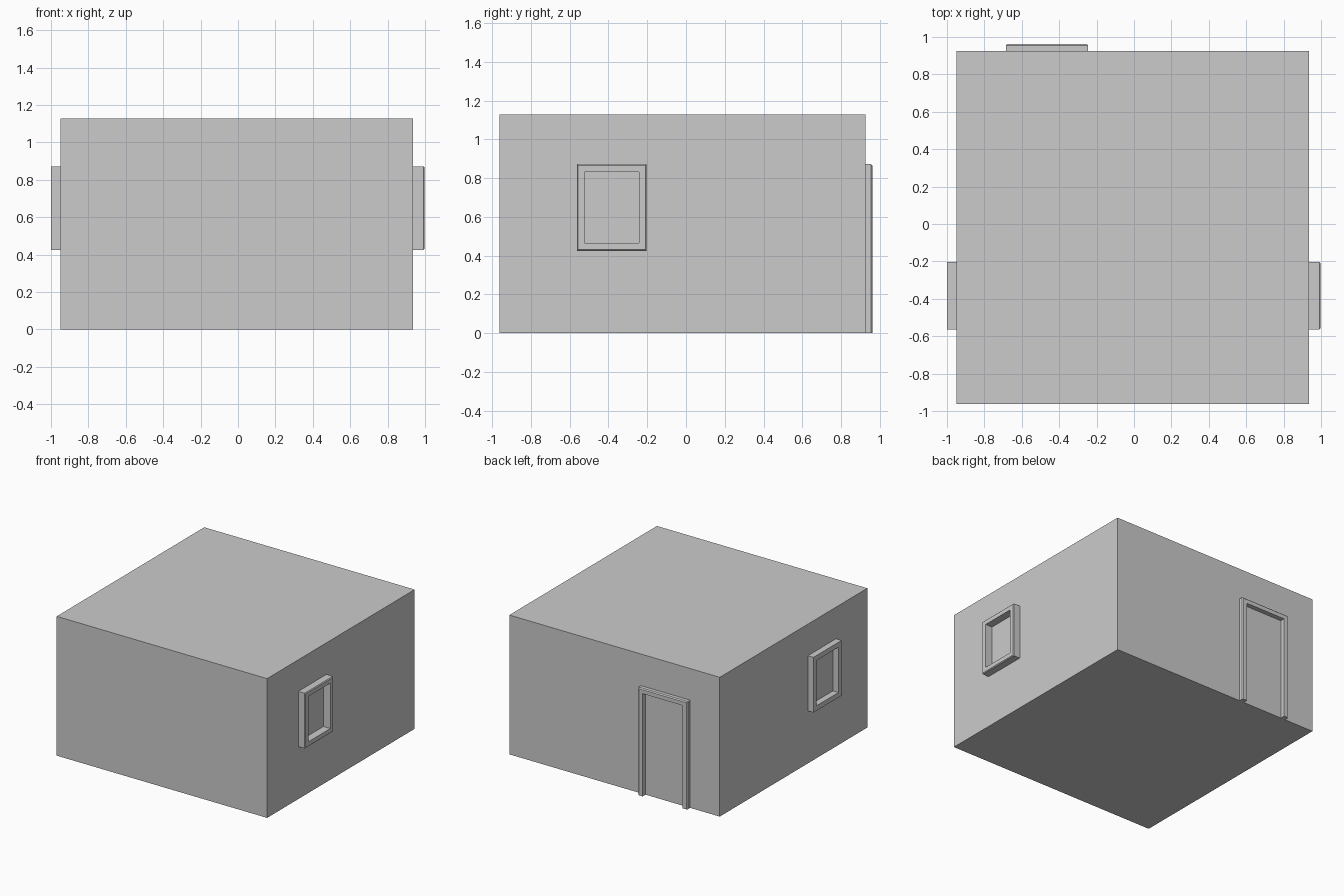
import bpy, bmesh
from mathutils import Vector

if "Cube" in bpy.data.objects:
    bpy.data.objects.remove(bpy.data.objects["Cube"])


def finish(name, bm):
    bmesh.ops.recalc_face_normals(bm, faces=bm.faces)
    mesh = bpy.data.meshes.new(name)
    bm.to_mesh(mesh)
    bm.free()
    obj = bpy.data.objects.new(name, mesh)
    bpy.context.collection.objects.link(obj)
    return obj


def box(name, lo, hi):
    bm = bmesh.new()
    bmesh.ops.create_cube(bm, size=1)
    lo, hi = Vector(lo), Vector(hi)
    for v in bm.verts:
        v.co = (lo + hi) / 2 + v.co * (hi - lo)
    return finish(name, bm)


def frame(name, place, u0, u1, z0, z1, width, depth, chamfer, closed):
    """Mitred surround; place(u, z, d) puts a point d out from the wall."""
    section = [(0, 0), (0, depth - chamfer)]
    if chamfer:
        section.append((chamfer, depth))
    section += [(width, depth), (width, 0)]
    bm = bmesh.new()
    rings = []
    for u, z, su, sz in ((u0, z0, 1, 1 if closed else 0), (u0, z1, 1, -1),
                         (u1, z1, -1, -1), (u1, z0, -1, 1 if closed else 0)):
        rings.append([bm.verts.new(place(u + su * i, z + sz * i, d))
                      for i, d in section])
    n = len(section)
    for k in range(4 if closed else 3):
        a, b = rings[k], rings[(k + 1) % 4]
        for j in range(n):
            bm.faces.new((a[j], a[(j + 1) % n], b[(j + 1) % n], b[j]))
    if not closed:
        bm.faces.new(rings[0])
        bm.faces.new(rings[3])
    return finish(name, bm)


LEFT, RIGHT, FRONT, BACK, TOP = -0.95, 0.935, -0.963, 0.925, 1.128

# Building block
box("building_body", (LEFT, FRONT, 0), (RIGHT, BACK, TOP))

# Window surrounds on both side walls
window = (-0.563, -0.203, 0.425, 0.872, 0.04)
frame("right_window_frame", lambda u, z, d: (RIGHT + d, u, z),
      *window, 0.062, 0.006, True)
frame("left_window_frame", lambda u, z, d: (LEFT - d, u, z),
      *window, 0.05, 0, True)

# Door surround on the back wall, open at the floor
frame("door_frame", lambda u, z, d: (u, BACK + d, z),
      -0.685, -0.245, 0, 0.872, 0.04, 0.038, 0.008, False)
